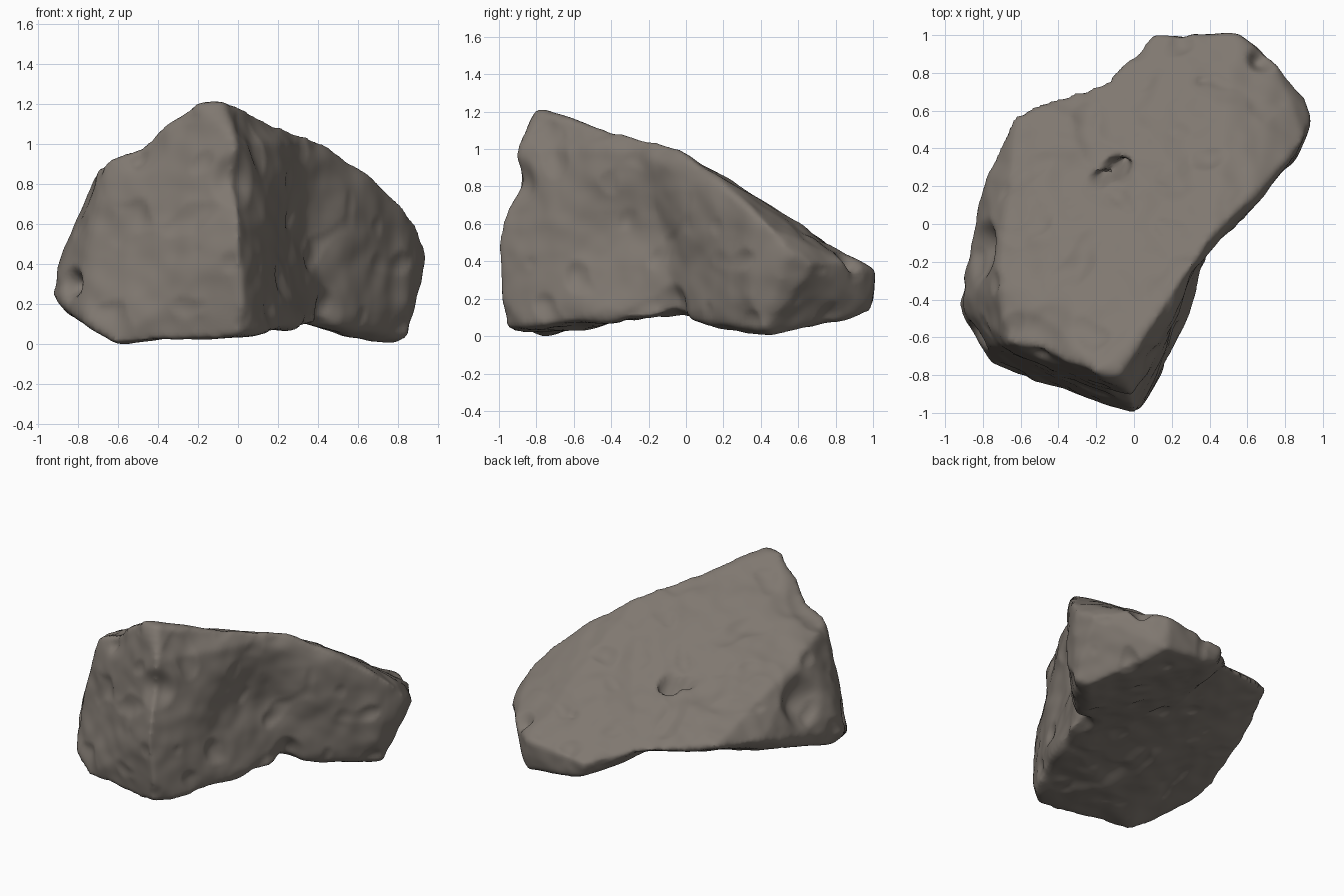
import bpy, bmesh
from mathutils import Vector, noise

cube = bpy.data.objects.get("Cube")
if cube:
    bpy.data.objects.remove(cube, do_unlink=True)

# Stone colour
stone = bpy.data.materials.new("warm_grey_stone")
stone.use_nodes = True
colour = (0.215, 0.188, 0.163, 1)
stone.diffuse_color = colour
shader = next(n for n in stone.node_tree.nodes if n.type == "BSDF_PRINCIPLED")
shader.inputs["Base Color"].default_value = colour
shader.inputs["Roughness"].default_value = 0.9

# Corners of the tall front block
front_peak = [(-.18, -.78, 1.2), (-.08, -.79, 1.2), (-.01, -.9, 1), (-.35, -.74, 1.03), (-.66, -.62, .9)]
front_ridge = [(.1, -.55, 1.11), (.25, -.3, 1.07), (.42, -.05, 1)]
front_foot = [(0, -1, .5), (.02, -.98, .2), (0, -.95, .04), (.1, -.85, .06), (.25, -.55, .1),
              (.42, -.1, .11), (-.6, -.8, .01), (-.75, -.72, .1)]
front_flank = [(-.78, -.65, .35), (-.93, -.42, .25), (-.89, -.3, .2), (-.85, -.05, .36),
               (-.72, -.33, .82), (-.78, .25, .42), (-.62, .57, .45), (-.4, .63, .41), (-.12, .76, .36)]

# Corners of the low back block
back_ridge = [(.1, -.5, 1.09), (.42, -.05, 1), (.63, .15, .85), (.78, .3, .72), (.9, .45, .58)]
back_end = [(.93, .55, .45), (.9, .68, .38), (.75, .85, .4), (.55, 1, .35), (.55, .98, .14),
            (.1, 1, .3), (.02, .92, .32), (.12, .98, .2), (-.12, .77, .36)]
back_foot = [(.85, .35, .2), (.85, .42, .04), (.78, .48, 0), (.4, -.08, .11), (.05, -.4, .15),
             (-.1, .25, .6), (-.1, .3, .26)]


def add_block(bm, corners):
    verts = [bm.verts.new(c) for c in corners]
    hull = bmesh.ops.convex_hull(bm, input=verts)
    spare = {v for v in hull["geom_interior"] if isinstance(v, bmesh.types.BMVert)}
    bmesh.ops.delete(bm, geom=list(spare), context="VERTS")


def make_object(name, bm):
    mesh = bpy.data.meshes.new(name)
    bm.to_mesh(mesh)
    bm.free()
    obj = bpy.data.objects.new(name, mesh)
    bpy.context.collection.objects.link(obj)
    return obj


# Fuse the blocks into one worn boulder
bm = bmesh.new()
add_block(bm, front_peak + front_ridge + front_foot + front_flank)
add_block(bm, back_ridge + back_end + back_foot)
boulder = make_object("boulder", bm)
remesh = boulder.modifiers.new("fuse", "REMESH")
remesh.mode = "VOXEL"
remesh.voxel_size = 0.018
wear = boulder.modifiers.new("wear", "SMOOTH")
wear.factor = 0.5
wear.iterations = 5
bpy.context.view_layer.objects.active = boulder
boulder.select_set(True)
for modifier in ("fuse", "wear"):
    bpy.ops.object.modifier_apply(modifier=modifier)

# Hollows: centre, reach, push
hollows = [
    ((-.1, .25, .68), .45, (.03, .04, -.07)),    # broad dip in the slope
    ((-.08, .28, .62), .1, (.04, .05, -.16)),    # deep pocket
    ((-.17, .22, .62), .08, (.04, .05, -.13)),
    ((.36, .73, .45), .06, (0, .01, -.05)),      # small pocket
    ((.68, .88, .42), .1, (-.02, -.02, -.05)),   # chip at the back
    ((-.8, -.15, .55), .2, (.06, .02, -.02)),    # flank scoops
    ((-.82, -.58, .3), .1, (.05, .05, 0)),
    ((-.45, -.6, .98), .2, (.01, .03, -.04)),    # shoulder beside the peak
    ((0, -.92, .82), .16, (-.02, .05, 0)),       # notch under the peak
    ((.3, -.3, .55), .45, (-.05, .03, 0)),       # hollow right wall
    ((.4, -.05, .15), .15, (-.03, .03, .03)),
]
bm = bmesh.new()
bm.from_mesh(boulder.data)
for centre, reach, push in hollows:
    for v in bm.verts:
        d = (v.co - Vector(centre)).length / reach
        if d < 1:
            v.co += Vector(push) * (1 - d * d) ** 2 * 1.2

# Rough weathered surface
bm.normal_update()
for v in bm.verts:
    lumps = noise.noise(v.co * 3.5) * 0.018 + noise.noise(v.co * 9) * 0.009
    chips = max(0, noise.noise(v.co * 6 + Vector((5, 2, 8))) - 0.25) * 0.04
    v.co += v.normal * (lumps - chips + 0.006)

# Rest the boulder on the ground
lowest = min(v.co.z for v in bm.verts)
bmesh.ops.translate(bm, verts=bm.verts, vec=(0, 0, -lowest))
bm.to_mesh(boulder.data)
bm.free()
boulder.data.materials.append(stone)
bpy.ops.object.shade_smooth_by_angle(angle=0.9)
